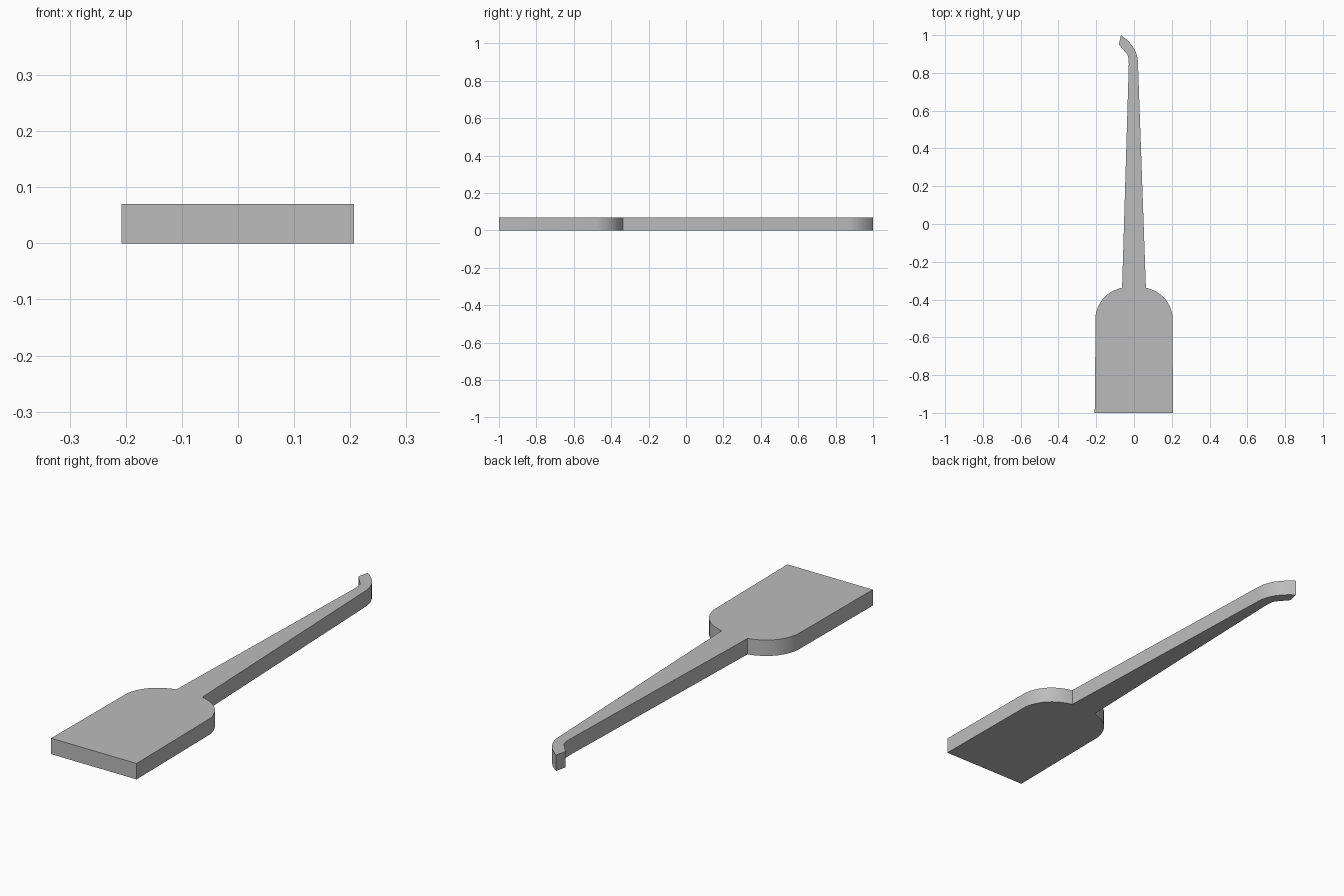
import bpy
import bmesh
from mathutils import Vector

THICKNESS = 0.07

cube = bpy.data.objects.get("Cube")
if cube:
    bpy.data.objects.remove(cube, do_unlink=True)


def bend(start, control, end, steps=10):
    """Points along a quadratic curve."""
    a, b, c = Vector(start), Vector(control), Vector(end)
    ts = [i / steps for i in range(steps + 1)]
    return [a * (1 - t) ** 2 + b * 2 * t * (1 - t) + c * t * t for t in ts]


# Blade shoulders, mirrored about the handle
shoulder = bend((0.203, -0.48), (0.182, -0.368), (0.063, -0.337))
left_shoulder = [Vector((-p.x, p.y)) for p in reversed(shoulder)]

# Hooked end of the handle
hook_outer = bend((0.021, 0.85), (0.02, 0.94), (-0.069, 1.0))
hook_inner = bend((-0.037, 0.9), (-0.026, 0.885), (-0.028, 0.83), 6)

outline = [Vector((-0.208, -1)), Vector((0.207, -1))]
outline += shoulder + hook_outer + [Vector((-0.08, 0.95))] + hook_inner + left_shoulder

# Flat outline raised into a slab
bm = bmesh.new()
base = bm.faces.new([bm.verts.new((p.x, p.y, 0)) for p in outline])
raised = bmesh.ops.extrude_face_region(bm, geom=[base], use_keep_orig=True)
top = [v for v in raised["geom"] if isinstance(v, bmesh.types.BMVert)]
bmesh.ops.translate(bm, verts=top, vec=(0, 0, THICKNESS))
bmesh.ops.recalc_face_normals(bm, faces=bm.faces)

mesh = bpy.data.meshes.new("spatula")
bm.to_mesh(mesh)
bm.free()
spatula = bpy.data.objects.new("spatula", mesh)
bpy.context.collection.objects.link(spatula)

# Plain grey
grey = bpy.data.materials.new("plain grey")
grey.use_nodes = True
colour = (0.5, 0.5, 0.5, 1)
grey.diffuse_color = colour
grey.node_tree.nodes["Principled BSDF"].inputs["Base Color"].default_value = colour
mesh.materials.append(grey)

# Smooth curved walls, sharp rims and corners
bpy.ops.object.select_all(action="DESELECT")
spatula.select_set(True)
bpy.context.view_layer.objects.active = spatula
bpy.ops.object.shade_smooth_by_angle(angle=0.52)
